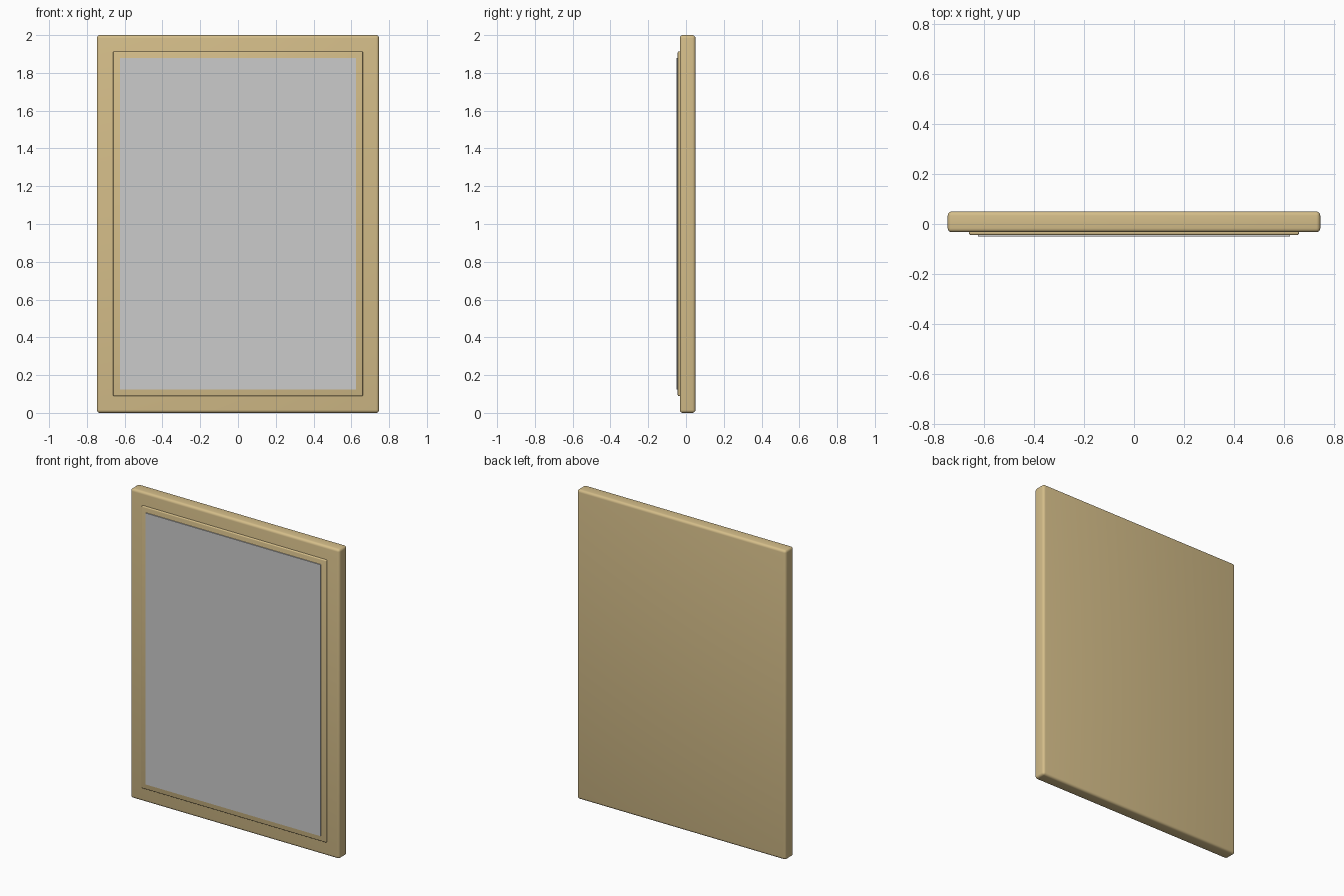
import bpy

if "Cube" in bpy.data.objects:
    bpy.data.objects.remove(bpy.data.objects["Cube"])

wood = bpy.data.materials.new("tan_wood")
wood.diffuse_color = (0.66, 0.51, 0.25, 1)
wood.use_nodes = True
wood.node_tree.nodes["Principled BSDF"].inputs["Base Color"].default_value = wood.diffuse_color

def slab(name, half_x, y, z, bevel=0, segments=3, mat=None):
    """Box spanning the given y and z ranges, centred on x, with rounded edges."""
    bpy.ops.mesh.primitive_cube_add(size=1, location=(0, sum(y) / 2, sum(z) / 2))
    ob = bpy.context.object
    ob.name = name
    ob.scale = (2 * half_x, y[1] - y[0], z[1] - z[0])
    bpy.ops.object.transform_apply(location=False, rotation=False, scale=True)
    if bevel:
        mod = ob.modifiers.new("rounded_edges", 'BEVEL')
        mod.width = bevel
        mod.segments = segments
        bpy.ops.object.shade_smooth()
    if mat:
        ob.data.materials.append(mat)
    return ob

# Main board with rounded rim
slab("frame_board", 0.747, (-0.033, 0.05), (0.0, 2.0), 0.016, 4, wood)

# Thin raised moulding on the front
slab("inner_moulding", 0.661, (-0.044, -0.025), (0.089, 1.914), 0.006, 3, wood)

# Grey pane set proud of the moulding
slab("pane", 0.626, (-0.05, -0.036), (0.125, 1.879))
